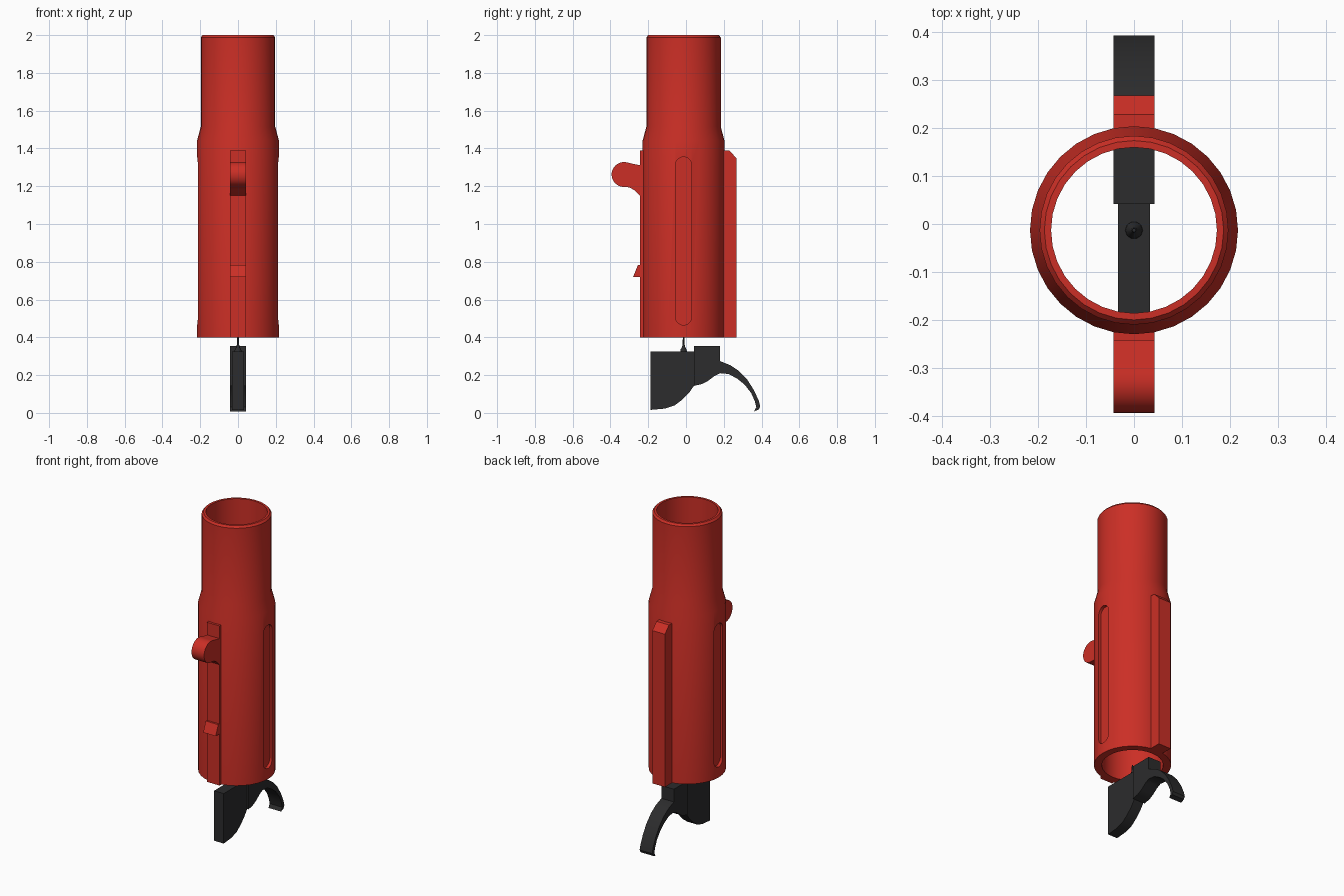
import bpy, bmesh, math
from mathutils import Vector

if "Cube" in bpy.data.objects:
    bpy.data.objects.remove(bpy.data.objects["Cube"])

CY = -0.013          # tube axis in y
SEG = 32


def material(name, rgb):
    m = bpy.data.materials.new(name)
    m.diffuse_color = (*rgb, 1)
    m.use_nodes = True
    m.node_tree.nodes["Principled BSDF"].inputs["Base Color"].default_value = m.diffuse_color
    return m


RED = material("red", (0.60, 0.028, 0.019))
DARK = material("charcoal", (0.025, 0.025, 0.026))


def finish(bm, name, mat, angle=35):
    bmesh.ops.recalc_face_normals(bm, faces=bm.faces)
    me = bpy.data.meshes.new(name)
    bm.to_mesh(me)
    bm.free()
    me.materials.append(mat)
    ob = bpy.data.objects.new(name, me)
    bpy.context.collection.objects.link(ob)
    smooth(ob, angle)
    return ob


def smooth(ob, angle=35):
    bpy.ops.object.select_all(action='DESELECT')
    ob.select_set(True)
    bpy.context.view_layer.objects.active = ob
    bpy.ops.object.shade_smooth_by_angle(angle=math.radians(angle))


def plate(name, profile, x0, x1, mat):
    """Extrude a (y, z) profile along x."""
    bm = bmesh.new()
    f = bm.faces.new([bm.verts.new((x0, y, z)) for y, z in profile])
    ext = bmesh.ops.extrude_face_region(bm, geom=[f])
    bmesh.ops.translate(bm, vec=(x1 - x0, 0, 0),
                        verts=[v for v in ext["geom"] if isinstance(v, bmesh.types.BMVert)])
    return finish(bm, name, mat)


def lathe(name, profile, mat, seg=SEG, closed=True):
    """Spin an (r, z) profile around the tube axis."""
    bm = bmesh.new()
    rings = [[bm.verts.new((r * math.cos(2 * math.pi * i / seg),
                            CY + r * math.sin(2 * math.pi * i / seg), z))
              for i in range(seg)] for r, z in profile]
    pairs = list(zip(rings, rings[1:]))
    if closed:
        pairs.append((rings[-1], rings[0]))
    else:
        bm.faces.new(rings[0])
        bm.faces.new(rings[-1])
    for a, b in pairs:
        for i in range(seg):
            j = (i + 1) % seg
            bm.faces.new((a[i], a[j], b[j], b[i]))
    return finish(bm, name, mat)


def arc(cy, cz, r, a0, a1, n):
    return [(cy + r * math.cos(math.radians(a0 + (a1 - a0) * i / n)),
             cz + r * math.sin(math.radians(a0 + (a1 - a0) * i / n))) for i in range(n + 1)]


# Open tube body: wide lower sleeve tapering to a slimmer muzzle
tube = lathe("tube_body", [(0.173, 0.40), (0.217, 0.40), (0.217, 1.44), (0.197, 1.515),
                           (0.197, 1.988), (0.187, 2.0), (0.173, 2.0)], RED)

# Rounded recessed slots on both sides
slot = arc(CY, 1.312, 0.043, 0, 180, 10) + arc(CY, 0.508, 0.043, 180, 360, 10)
for side in (-1, 1):
    cutter = plate("slot_cutter", slot, side * 0.197, side * 0.26, RED)
    cutter.hide_render = True
    mod = tube.modifiers.new("slot", 'BOOLEAN')
    mod.operation = 'DIFFERENCE'
    mod.solver = 'EXACT'
    mod.object = cutter
    bpy.context.view_layer.objects.active = tube
    bpy.ops.object.modifier_apply(modifier=mod.name)
    bpy.data.objects.remove(cutter)
smooth(tube)

# Front rail with hook knob and small catch
W = 0.043
plate("front_rail", [(-0.205, 0.40), (-0.243, 0.40), (-0.243, 1.39), (-0.205, 1.39)], -W, W, RED)
plate("hook_knob", [(-0.23, 1.31), (-0.265, 1.315)] + arc(-0.328, 1.262, 0.066, 75, 270, 16)
      + [(-0.30, 1.194), (-0.275, 1.18), (-0.243, 1.15), (-0.23, 1.145)], -W, W, RED)
plate("front_catch", [(-0.23, 0.72), (-0.28, 0.72), (-0.255, 0.782), (-0.23, 0.782)], -W, W, RED)

# Back rail with chamfered top
plate("back_rail", [(0.18, 0.40), (0.268, 0.40), (0.268, 1.348), (0.228, 1.39), (0.18, 1.39)],
      -W, W, RED)

# Trigger: narrow plate, wider top block and curved lever
plate("trigger_plate", [(-0.187, 0.016), (-0.187, 0.326), (0.06, 0.326), (0.12, 0.27),
                        (0.18, 0.27), (0.18, 0.21), (0.15, 0.195), (0.115, 0.168),
                        (0.085, 0.153), (0.042, 0.143), (0.015, 0.105), (-0.02, 0.07),
                        (-0.06, 0.04), (-0.11, 0.023)], -0.033, 0.033, DARK)
plate("trigger_block", [(0.042, 0.272), (0.042, 0.353), (0.18, 0.353), (0.18, 0.272)],
      -W, W, DARK)
plate("trigger_lever", [(0.042, 0.272), (0.18, 0.274), (0.235, 0.252), (0.28, 0.222),
                        (0.325, 0.175), (0.36, 0.12), (0.385, 0.065), (0.393, 0.035),
                        (0.385, 0.018), (0.36, 0.008), (0.372, 0.03), (0.365, 0.06),
                        (0.345, 0.105), (0.31, 0.15), (0.27, 0.182), (0.225, 0.206),
                        (0.18, 0.21), (0.15, 0.195), (0.115, 0.168), (0.085, 0.153),
                        (0.042, 0.143)], -W, W, DARK)

# Thin firing pin on top of the plate
lathe("pin", [(0.02, 0.315), (0.017, 0.335), (0.008, 0.35), (0.005, 0.37), (0.004, 0.40)],
      DARK, seg=10, closed=False)
